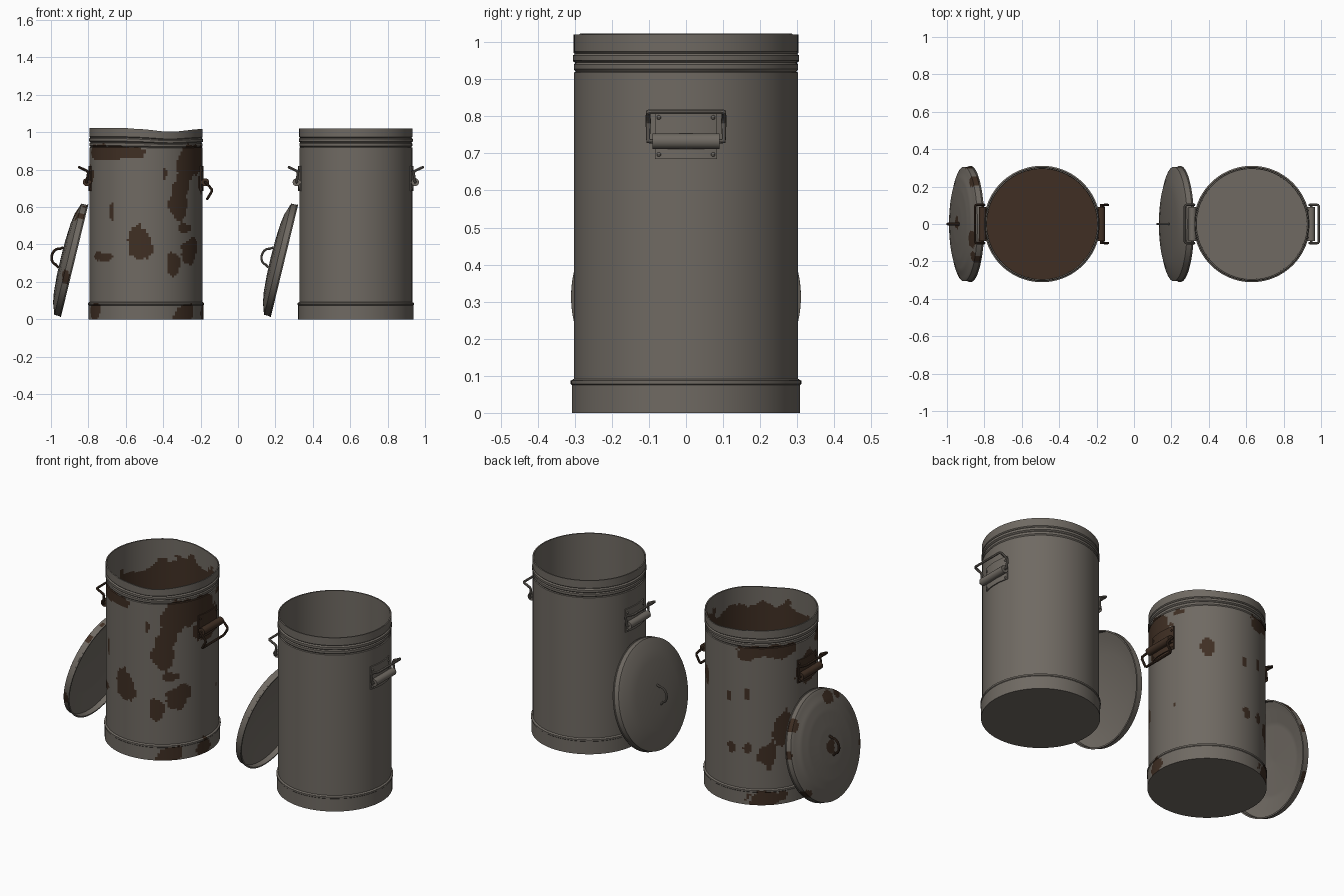
import bpy, bmesh
from math import sin, cos, pi, radians, degrees, atan2, hypot, exp, sqrt, ceil
from mathutils import Matrix, Vector, noise

cube = bpy.data.objects.get("Cube")
if cube:
    bpy.data.objects.remove(cube)


def material(name, rgb):
    mat = bpy.data.materials.new(name)
    mat.use_nodes = True
    mat.diffuse_color = (*rgb, 1)
    shader = mat.node_tree.nodes["Principled BSDF"]
    shader.inputs["Base Color"].default_value = (*rgb, 1)
    shader.inputs["Roughness"].default_value = 0.8
    return mat


METAL = material("grey metal", (0.16, 0.143, 0.123))
RUST = material("brown rust", (0.05, 0.028, 0.017))


def smooth(obj):
    bpy.ops.object.select_all(action='DESELECT')
    obj.select_set(True)
    bpy.context.view_layer.objects.active = obj
    bpy.ops.object.shade_smooth_by_angle(angle=radians(35))


def finish(name, bm, matrix, mats, rule=None):
    """Turn a bmesh into a shaded object, painting faces by a rule."""
    bmesh.ops.remove_doubles(bm, verts=bm.verts, dist=1e-5)
    bmesh.ops.recalc_face_normals(bm, faces=bm.faces)
    if rule:
        for f in bm.faces:
            f.material_index = int(rule(f.calc_center_median(), f.normal))
    mesh = bpy.data.meshes.new(name)
    bm.to_mesh(mesh)
    bm.free()
    for m in mats:
        mesh.materials.append(m)
    obj = bpy.data.objects.new(name, mesh)
    bpy.context.collection.objects.link(obj)
    obj.matrix_world = matrix
    smooth(obj)
    return obj


def lathe(profile, segments, step):
    """Spin an (r, z) profile, splitting long runs to the given step."""
    points = [profile[0]]
    for (r0, z0), (r1, z1) in zip(profile, profile[1:]):
        n = max(1, ceil(hypot(r1 - r0, z1 - z0) / step))
        points += [(r0 + (r1 - r0) * i / n, z0 + (z1 - z0) * i / n)
                   for i in range(1, n + 1)]
    bm = bmesh.new()
    turns = [2 * pi * s / segments for s in range(segments)]
    rings = [[bm.verts.new((r * cos(t), r * sin(t), z)) for t in turns]
             for r, z in points]
    for a, b in zip(rings, rings[1:]):
        for i in range(segments):
            j = (i + 1) % segments
            bm.faces.new((a[i], a[j], b[j], b[i]))
    return bm


def rod(name, points, radius, matrix, mat):
    curve = bpy.data.curves.new(name, 'CURVE')
    curve.dimensions = '3D'
    curve.bevel_depth = radius
    curve.bevel_resolution = 2
    curve.use_fill_caps = True
    spline = curve.splines.new('POLY')
    spline.points.add(len(points) - 1)
    for p, co in zip(spline.points, points):
        p.co = (*co, 1)
    curve.materials.append(mat)
    obj = bpy.data.objects.new(name, curve)
    bpy.context.collection.objects.link(obj)
    obj.matrix_world = matrix
    smooth_target = obj
    bpy.ops.object.select_all(action='DESELECT')
    obj.select_set(True)
    bpy.context.view_layer.objects.active = obj
    bpy.ops.object.convert(target='MESH')
    smooth(smooth_target)


# Rust blotches on the wall: degrees from the front, height, half width, half height
SPOTS = [(-42, .89, .2, .04), (45, .8, .06, .13), (35, .62, .06, .1), (70, .85, .16, .08),
         (19, .78, .012, .03), (-37, .57, .014, .05), (-5, .41, .06, .1),
         (-51, .335, .07, .025), (29, .3, .035, .075), (52, .36, .06, .07),
         (46, .49, .06, .025), (-62, .04, .06, .04), (40, .03, .07, .05),
         (80, .04, .05, .05), (-138, .9, .16, .04), (-160, .64, .015, .03),
         (-121, .45, .06, .1), (-138, .29, .045, .08), (-159, .33, .02, .03),
         (-139, .03, .1, .05), (141, .67, .035, .06), (180, .62, .02, .03),
         (183, .32, .02, .03), (84, .77, .09, .1), (-88, .76, .09, .09),
         (200, .88, .05, .05), (110, .9, .03, .02), (107, .35, .01, .01)]


def can_rust(p, n):
    wobble = 0.55 * noise.noise(p * 14) + 0.2 * noise.noise(p * 40)
    r = hypot(p.x, p.y)
    if p.z < 0.001:
        return False
    inward = n.x * p.x + n.y * p.y < -0.1 * r
    if inward or (r < 0.291 and p.z > 0.01):
        edge = 0.93 + 0.35 * min(0, p.x + 0.05) - 0.02 * (p.y < 0)
        return p.z < edge + 0.1 * wobble
    turn = degrees(atan2(p.x, -p.y))
    for a, z, w, h in SPOTS:
        da = (turn - a + 180) % 360 - 180
        if hypot(radians(da) * 0.3 / w, (p.z - z) / h) + wobble < 1 and p.z < 0.945:
            return True
    return False


# Rust on the lid: local position and radius
LID_SPOTS = [(.25, -.08, .04), (0, 0, .035), (.24, -.18, .03), (.2, .23, .03),
             (-.2, .24, .035), (-.1, -.3, .035), (.05, .31, .02)]


def lid_rust(p, n):
    wobble = 0.6 * noise.noise(p * 22)
    return n.z > -0.5 and p.z > 0.005 and any(
        hypot(p.x - x, p.y - y) / s + wobble < 1 for x, y, s in LID_SPOTS)


CAN = [(0, 0), (.308, 0), (.308, .075), (.311, .078), (.311, .087), (.302, .092),
       (.302, .918), (.297, .921), (.302, .927), (.302, .94), (.297, .945),
       (.305, .951), (.305, .964), (.298, .97), (.303, .975), (.303, 1.02),
       (.296, 1.02), (.294, .02), (0, .02)]
LID = [(0, .076), (.1, .074), (.19, .068), (.245, .059), (.275, .048), (.298, .041),
       (.306, .037), (.306, .008), (.31, .006), (.31, 0), (.302, 0), (.302, .03),
       (.27, .04), (.19, .06), (0, .068)]


def handle(prefix, matrix, mat, swing):
    """Riveted curved plate, sleeve and bent wire bail on the +x wall."""
    bm = bmesh.new()
    steps = 12
    strips = []
    for i in range(steps + 1):
        y = -0.084 + 0.168 * i / steps
        x = sqrt(0.302 ** 2 - y * y)
        strips.append([bm.verts.new((x + d, y, z)) for d, z in
                       ((-.002, .685), (.006, .685), (.006, .82), (-.002, .82))])
    for a, b in zip(strips, strips[1:]):
        for i in range(4):
            j = (i + 1) % 4
            bm.faces.new((a[i], a[j], b[j], b[i]))
    bm.faces.new(strips[0])
    bm.faces.new(strips[-1])
    # Rivets at the plate corners
    for y in (-.073, .073):
        for z in (.697, .797):
            spot = Matrix.Translation((sqrt(0.308 ** 2 - y * y), y, z))
            bmesh.ops.create_uvsphere(bm, u_segments=8, v_segments=6,
                                      radius=.006, matrix=spot)
    # Sleeve holding the bail
    pivot = Vector((.317, 0, .733))
    bmesh.ops.create_cone(bm, cap_ends=True, segments=20, radius1=.021, radius2=.021,
                          depth=.18, matrix=Matrix.Translation(pivot)
                          @ Matrix.Rotation(pi / 2, 4, 'X'))
    finish(prefix + "_handle_bracket", bm, matrix, [mat])
    side = [(0, .085, 0), (0, .102, 0), (-.008, .102, .05), (-.002, .102, .06),
            (.036, .102, .078), (.041, .094, .08)]
    loop = side + [(x, -y, z) for x, y, z in reversed(side)]
    turn = Matrix.Rotation(radians(swing), 3, 'Y')
    rod(prefix + "_handle_bail", [pivot + turn @ Vector(p) for p in loop],
        .007, matrix, mat)


def bin_set(prefix, x, rusty):
    here = Matrix.Translation((x, 0, 0))
    mats = [METAL, RUST] if rusty else [METAL]
    fitting = RUST if rusty else METAL

    # Open can, with a bent rim on the worn one
    bm = lathe(CAN, 144 if rusty else 96, 0.011 if rusty else 2)
    if rusty:
        for v in bm.verts:
            if v.co.z > 0.9:
                sag = 0.017 * exp(-((v.co.x - 0.13) / 0.12) ** 2) - 0.004 * (v.co.x < -0.1)
                v.co.z -= sag * (v.co.z - 0.9) / 0.12
    finish(prefix + "_can", bm, here, mats, can_rust if rusty else None)

    # Side handles
    handle(prefix + "_left", here, fitting, 146 if rusty else 0)
    handle(prefix + "_right", here @ Matrix.Rotation(pi, 4, 'Z'), fitting, 0)

    # Lid leaning on the wall, with its wire grip
    tilt = radians(13.7)
    lean = Matrix(((sin(tilt), 0, -cos(tilt), x - 0.3815), (0, 1, 0, 0),
                   (cos(tilt), 0, sin(tilt), 0.3125), (0, 0, 0, 1)))
    bm = lathe(LID, 128 if rusty else 96, 0.012 if rusty else 2)
    finish(prefix + "_lid", bm, lean, mats, lid_rust if rusty else None)
    grip = [(.045 * cos(t), 0, .07 + .055 * sin(t) ** 0.6)
            for t in (pi * i / 14 for i in range(1, 14))]
    grip = [(.055, 0, .075)] + grip + [(-.055, 0, .075)]
    rod(prefix + "_lid_grip", grip, .007 if rusty else .006, lean, fitting)


bin_set("worn", -0.492, True)
bin_set("clean", 0.63, False)
